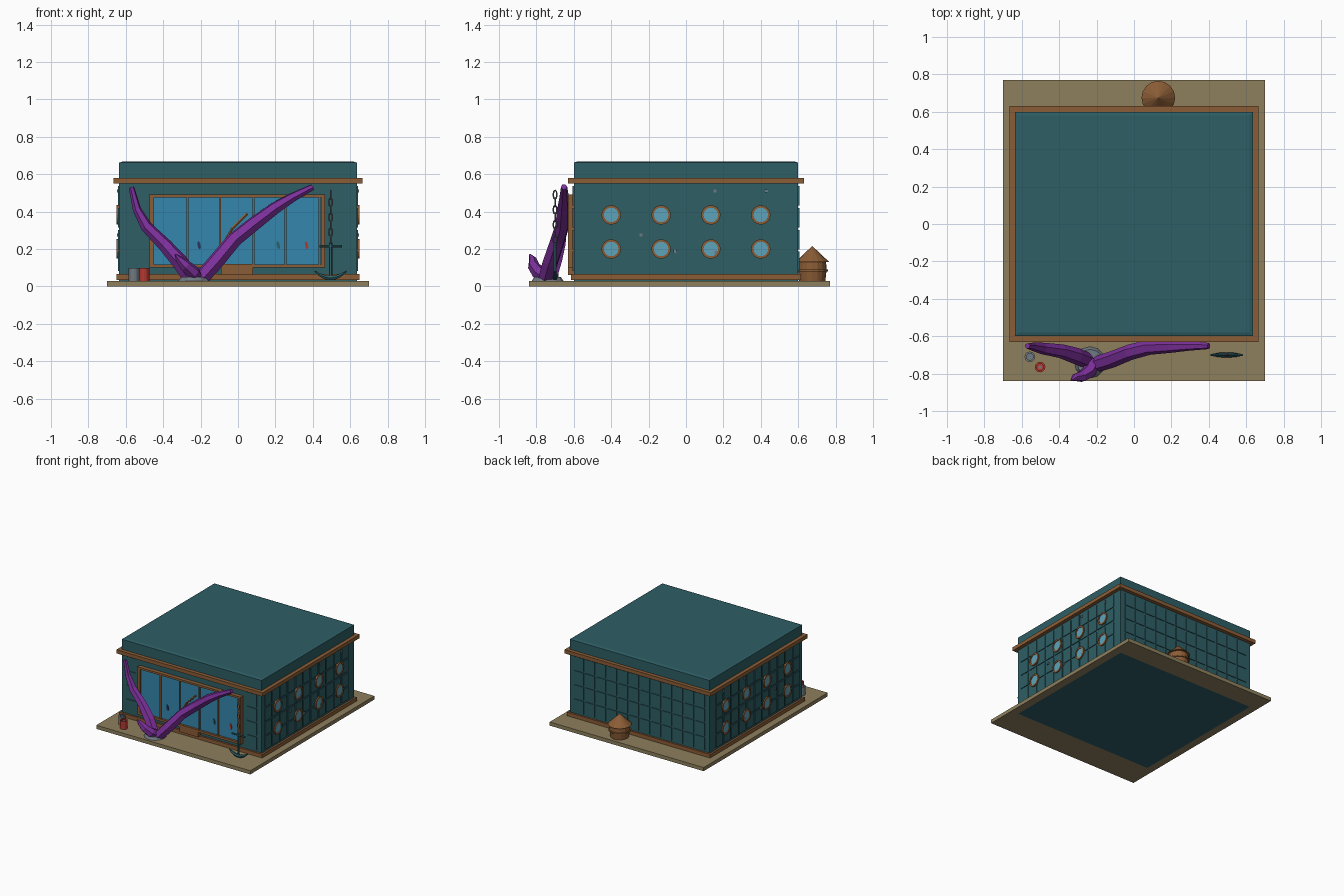
import bpy, bmesh, math
from mathutils import Vector, Matrix

if "Cube" in bpy.data.objects:
    bpy.data.objects.remove(bpy.data.objects["Cube"])


def material(name, r, g, b):
    m = bpy.data.materials.new(name)
    m.use_nodes = True
    m.diffuse_color = (r, g, b, 1)
    m.node_tree.nodes["Principled BSDF"].inputs["Base Color"].default_value = (r, g, b, 1)
    return m


teal = material("teal", 0.027, 0.112, 0.13)
brown = material("brown wood", 0.26, 0.11, 0.037)
sand = material("sand", 0.27, 0.215, 0.11)
purple = material("purple", 0.205, 0.03, 0.33)
glass = material("blue glass", 0.035, 0.24, 0.42)
pale = material("pale glass", 0.11, 0.37, 0.5)
grey = material("grey", 0.16, 0.19, 0.22)
red = material("red", 0.46, 0.04, 0.03)
navy = material("navy", 0.02, 0.04, 0.11)


def finish(bm, name, mat):
    bmesh.ops.recalc_face_normals(bm, faces=bm.faces)
    me = bpy.data.meshes.new(name)
    bm.to_mesh(me)
    bm.free()
    me.materials.append(mat)
    ob = bpy.data.objects.new(name, me)
    bpy.context.collection.objects.link(ob)
    return ob


def add_box(bm, x, y, z):
    """Box from three (low, high) ranges."""
    mid = [(a + b) / 2 for a, b in (x, y, z)]
    size = [b - a for a, b in (x, y, z)]
    bmesh.ops.create_cube(bm, size=1, matrix=Matrix.Translation(mid) @ Matrix.Diagonal((*size, 1)))


def box(name, mat, x, y, z):
    bm = bmesh.new()
    add_box(bm, x, y, z)
    return finish(bm, name, mat)


def lathe(name, mat, profile, centre, sides=16, turn=Matrix()):
    """Spin (radius, height) points around the local z axis."""
    bm = bmesh.new()
    vs = [bm.verts.new((r, 0, h)) for r, h in profile]
    es = [bm.edges.new(p) for p in zip(vs, vs[1:])]
    bmesh.ops.spin(bm, geom=vs + es, cent=(0, 0, 0), axis=(0, 0, 1),
                   angle=math.tau, steps=sides, use_duplicate=False)
    bmesh.ops.remove_doubles(bm, verts=bm.verts, dist=0.0005)
    bm.transform(Matrix.Translation(centre) @ turn)
    return finish(bm, name, mat)


def tube(name, mat, points, thick, res=1, cyclic=False):
    """Flat-sided tube through (x, y, z, radius) points."""
    cu = bpy.data.curves.new(name, "CURVE")
    cu.dimensions = "3D"
    cu.bevel_depth = thick
    cu.bevel_resolution = res
    cu.use_fill_caps = True
    sp = cu.splines.new("POLY")
    sp.points.add(len(points) - 1)
    for p, (x, y, z, r) in zip(sp.points, points):
        p.co, p.radius = (x, y, z, 1), r
    sp.use_cyclic_u = cyclic
    sp.use_smooth = False
    cu.materials.append(mat)
    ob = bpy.data.objects.new(name, cu)
    bpy.context.collection.objects.link(ob)
    bpy.ops.object.select_all(action="DESELECT")
    ob.select_set(True)
    bpy.context.view_layer.objects.active = ob
    bpy.ops.object.convert(target="MESH")
    return ob


# Ground slab, main building and trims
box("ground", sand, (-0.7, 0.7), (-0.84, 0.77), (0, 0.03))
bm = bmesh.new()
add_box(bm, (-0.635, 0.635), (-0.6, 0.6), (0, 0.662))
top = [f for f in bm.faces if f.normal.z > 0.9]
bmesh.ops.inset_region(bm, faces=top, thickness=0.03, depth=0.006)
finish(bm, "building", teal)
box("lower_trim", brown, (-0.65, 0.65), (-0.615, 0.615), (0.035, 0.065))
box("upper_trim", brown, (-0.665, 0.665), (-0.63, 0.63), (0.55, 0.58))

# Raised wall panels
bm = bmesh.new()
for row in range(4):
    z = 0.082 + row * 0.1165
    zr = (z, z + 0.104)
    for col in range(11):
        y = -0.565 + col * 0.1
        for s in (-1, 1):
            add_box(bm, sorted((s * 0.63, s * 0.641)), (y, y + 0.087), zr)
    for col in range(12):
        x = -0.594 + col * 0.1
        add_box(bm, (x, x + 0.087), (0.595, 0.606), zr)
    for x in (-0.592, 0.505):
        add_box(bm, (x, x + 0.087), (-0.606, -0.595), zr)
finish(bm, "wall_panels", teal)

# Round side windows
ring = [(0.039, 0), (0.039, 0.016), (0.052, 0.016), (0.052, 0), (0.039, 0)]
pane = [(0, 0), (0.042, 0), (0.042, 0.011), (0, 0.011)]
for s in (-1, 1):
    turn = Matrix.Rotation(s * math.pi / 2, 4, "Y")
    for y in (-0.4, -0.133, 0.133, 0.4):
        for z in (0.2, 0.382):
            lathe("porthole_frame", brown, ring, (s * 0.634, y, z), 16, turn)
            lathe("porthole_glass", pale, pane, (s * 0.634, y, z), 16, turn)

# Small studs on the side walls
for y, z in ((0.155, 0.51), (0.43, 0.51), (-0.24, 0.275), (-0.06, 0.187), (0.16, 0.18)):
    for s in (-1, 1):
        box("stud", grey, sorted((s * 0.638, s * 0.648)), (y - 0.008, y + 0.008), (z - 0.009, z + 0.009))

# Shop window with frame and mullions
box("front_glass", glass, (-0.455, 0.45), (-0.615, -0.598), (0.11, 0.48))
bm = bmesh.new()
for x in ((-0.472, -0.45), (0.446, 0.465)):
    add_box(bm, x, (-0.632, -0.598), (0.1, 0.492))
for z in ((0.1, 0.118), (0.476, 0.492)):
    add_box(bm, (-0.472, 0.465), (-0.632, -0.598), z)
for x in (-0.27, -0.095, 0.083, 0.254, 0.436):
    add_box(bm, (x - 0.005, x + 0.005), (-0.624, -0.598), (0.11, 0.48))
finish(bm, "window_frame", brown)
box("door_step", brown, (-0.09, 0.08), (-0.632, -0.6), (0.06, 0.12))

# Little fish shapes and a twig on the glass
for x, mat in ((-0.208, navy), (0.215, teal), (0.367, red)):
    bm = bmesh.new()
    bmesh.ops.create_cone(bm, cap_ends=True, segments=6, radius1=0.009, radius2=0.009, depth=0.006,
                          matrix=Matrix.Translation((x, -0.618, 0.22)) @ Matrix.Rotation(-0.2, 4, "Y")
                          @ Matrix.Diagonal((1, 1, 2.6, 1)) @ Matrix.Rotation(math.pi / 2, 4, "X"))
    finish(bm, "window_fish", mat)
tube("twig", brown, [(-0.07, -0.62, 0.24, 1), (-0.03, -0.62, 0.31, 1), (0.05, -0.62, 0.39, 1)], 0.008)

# Tentacles rising from a grey pool ring
lathe("tentacle_hole", grey, [(0, 0), (0.085, 0), (0.07, 0.022), (0, 0.022)], (-0.235, -0.74, 0.029), 12)
tube("right_tentacle", purple, [
    (-0.20, -0.75, 0.04, 1.0), (-0.12, -0.725, 0.13, 1.05), (-0.02, -0.685, 0.25, 1.0),
    (0.08, -0.66, 0.33, 0.95), (0.2, -0.655, 0.42, 0.8), (0.29, -0.652, 0.475, 0.62),
    (0.4, -0.652, 0.532, 0.4)], 0.042)
tube("left_tentacle", purple, [
    (-0.25, -0.73, 0.04, 1.0), (-0.31, -0.705, 0.13, 1.05), (-0.39, -0.68, 0.22, 0.9),
    (-0.49, -0.665, 0.32, 0.75), (-0.54, -0.655, 0.41, 0.55), (-0.57, -0.652, 0.53, 0.35)], 0.042)
tube("small_tentacle", purple, [
    (-0.22, -0.74, 0.04, 1.0), (-0.24, -0.79, 0.075, 0.9), (-0.28, -0.815, 0.11, 0.75),
    (-0.315, -0.82, 0.145, 0.5), (-0.335, -0.835, 0.17, 0.12)], 0.042)

# Paint-can style bins
can = [(0, 0), (0.028, 0), (0.028, 0.068), (0.018, 0.068), (0.018, 0.058), (0, 0.058)]
knob = [(0, 0.05), (0.01, 0.05), (0.01, 0.064), (0, 0.064)]
for name, mat, x, y in (("grey_can", grey, -0.557, -0.71), ("red_can", red, -0.502, -0.765)):
    lathe(name, mat, can, (x, y, 0.03), 12)
    lathe(name + "_knob", grey, knob, (x, y, 0.03), 8)

# Anchor with hanging chain
ax, ay = 0.495, -0.7
tube("anchor_shaft", teal, [(ax, ay, 0.045, 1), (ax, ay, 0.235, 1)], 0.009)
tube("anchor_stock", teal, [(ax - 0.06, ay, 0.215, 1), (ax + 0.06, ay, 0.215, 1)], 0.007)
arc = []
for i in range(9):
    t = (i - 4) / 4
    arc.append((ax + 0.085 * t, ay, 0.045 + 0.037 * t * t, 1.25 - 0.85 * abs(t) ** 2))
tube("anchor_arms", teal, arc, 0.011)
for i in range(7):
    z = 0.25 + i * 0.04
    link = []
    for k in range(8):
        a = math.tau * k / 8
        w = 0.01 * math.cos(a)
        dx, dy = (w, 0) if i % 2 else (0, w)
        link.append((ax + dx, ay + dy, z + 0.024 * math.sin(a), 1))
    tube("chain_link", grey, link, 0.004, 0, True)

# Round hut with conical lid behind the building
lathe("hut_body", brown, [(0, 0), (0.07, 0), (0.076, 0.05), (0.084, 0.05), (0.084, 0.06),
                          (0.076, 0.06), (0.074, 0.105), (0, 0.105)], (0.13, 0.675, 0.03), 16)
lathe("hut_roof", brown, [(0, 0), (0.09, 0), (0, 0.085)], (0.13, 0.675, 0.131), 16)
